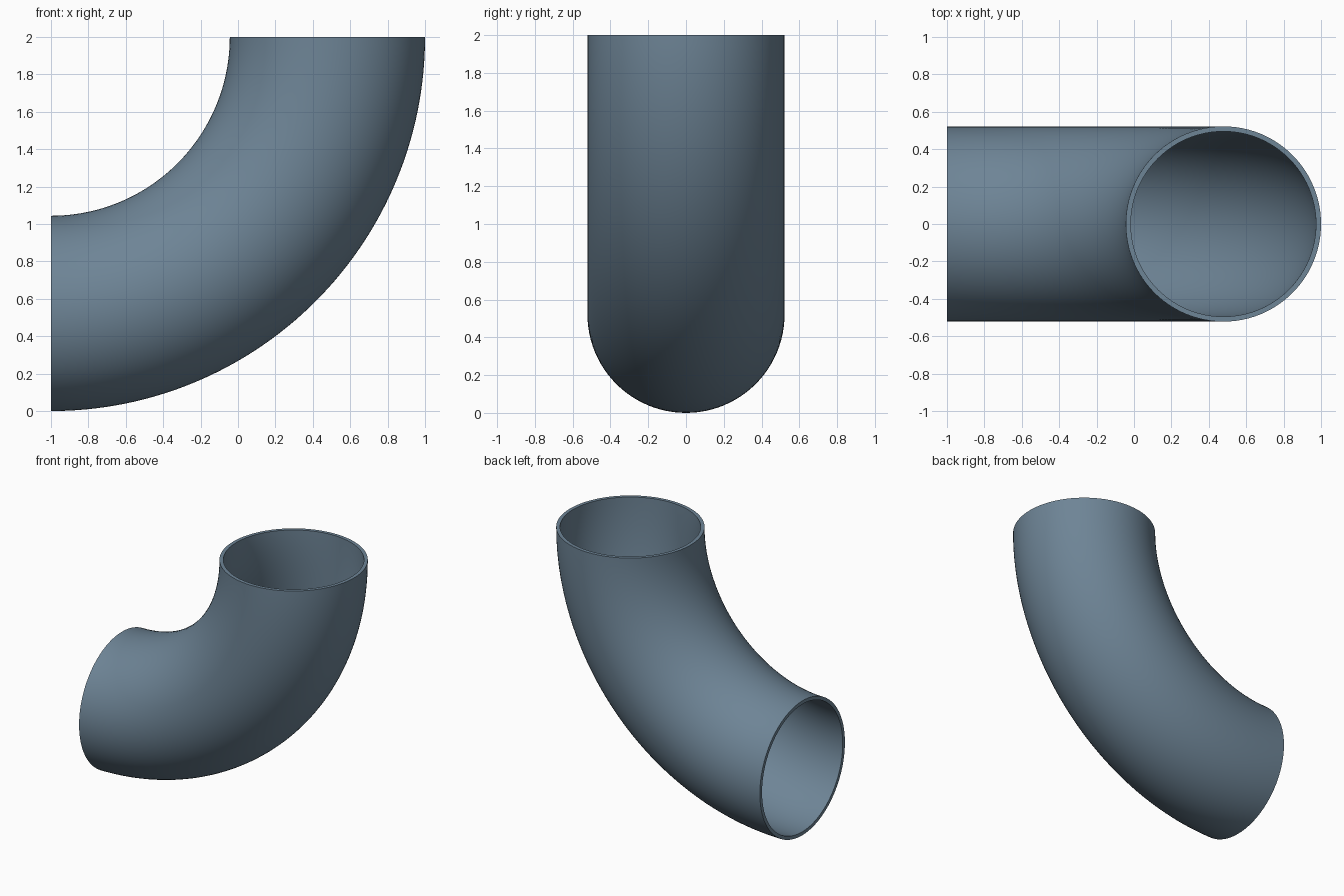
import bpy, math

if "Cube" in bpy.data.objects:
    bpy.data.objects.remove(bpy.data.objects["Cube"])

BEND_X, BEND_Z, BEND_RADIUS = -1, 2, 1.478
OUTER, INNER = 0.522, 0.495
SIDES, STEPS = 96, 64


def wall_points(radius):
    """Rings of points along the quarter bend, from top opening to left opening."""
    points = []
    for i in range(STEPS + 1):
        a = math.pi / 2 * i / STEPS
        for j in range(SIDES):
            t = 2 * math.pi * j / SIDES
            r = BEND_RADIUS + radius * math.cos(t)
            points.append((BEND_X + r * math.cos(a), radius * math.sin(t),
                           BEND_Z - r * math.sin(a)))
    return points


verts = wall_points(OUTER) + wall_points(INNER)
inner = (STEPS + 1) * SIDES
last = STEPS * SIDES
faces = []
for j in range(SIDES):
    k = (j + 1) % SIDES
    # outer and inner walls
    for i in range(STEPS):
        a, b = i * SIDES, (i + 1) * SIDES
        faces.append((a + j, b + j, b + k, a + k))
        faces.append((inner + a + j, inner + a + k, inner + b + k, inner + b + j))
    # flat rims at the two openings
    faces.append((j, k, inner + k, inner + j))
    faces.append((last + k, last + j, inner + last + j, inner + last + k))

mesh = bpy.data.meshes.new("pipe_elbow")
mesh.from_pydata(verts, [], faces)
pipe = bpy.data.objects.new("pipe_elbow", mesh)
bpy.context.collection.objects.link(pipe)

# slate blue finish
finish = bpy.data.materials.new("slate_blue")
finish.diffuse_color = (0.155, 0.232, 0.305, 1)
finish.use_nodes = True
finish.node_tree.nodes["Principled BSDF"].inputs["Base Color"].default_value = finish.diffuse_color
mesh.materials.append(finish)

# smooth walls, crisp rims
bpy.context.view_layer.objects.active = pipe
pipe.select_set(True)
bpy.ops.object.shade_smooth_by_angle(angle=math.radians(30))
